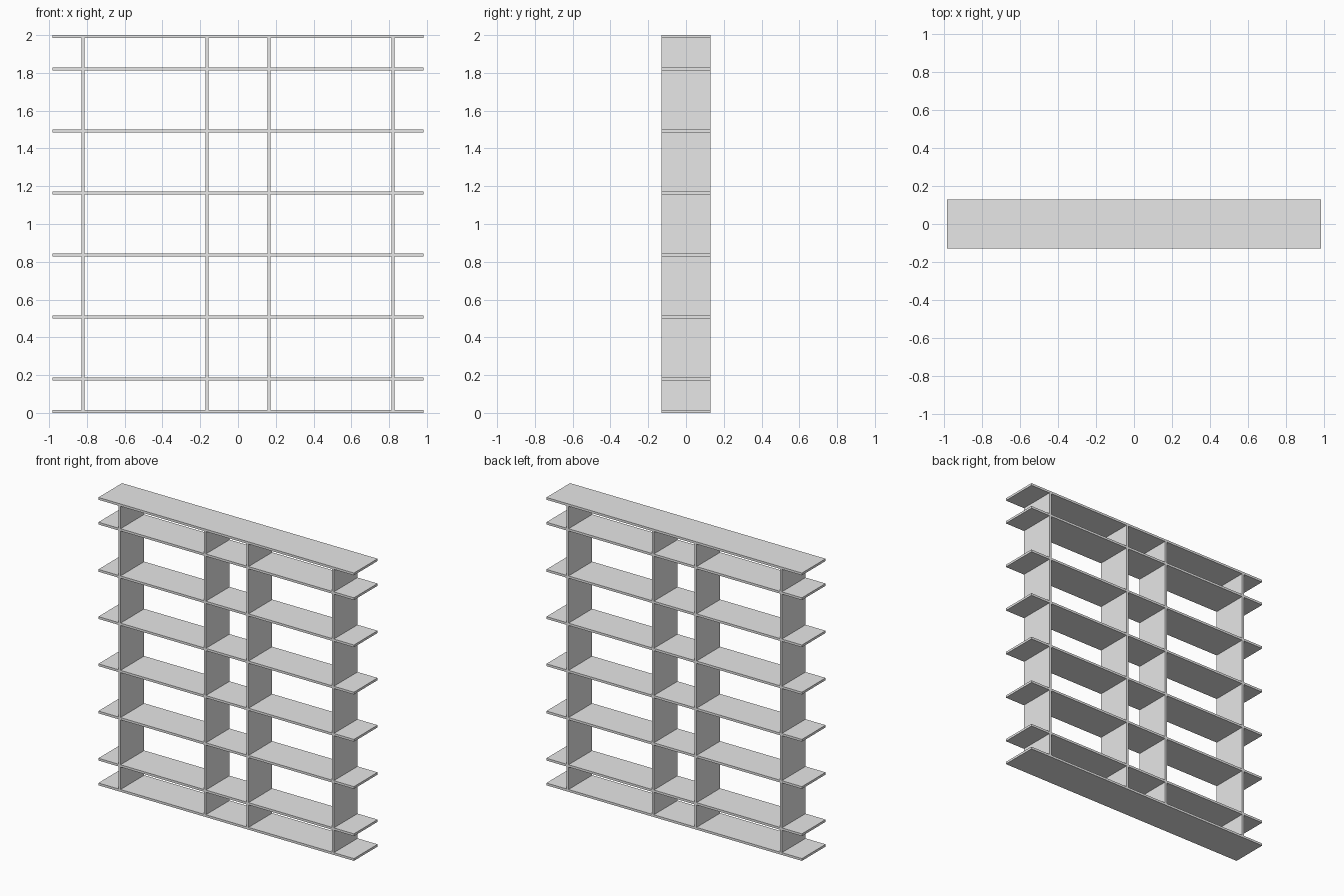
import bpy

cube = bpy.data.objects.get("Cube")
if cube:
    bpy.data.objects.remove(cube, do_unlink=True)

PITCH = 0.328      # grid spacing of the shelving
THICK = 0.016      # board thickness
DEPTH = 0.26
WIDTH = 1.964
HEIGHT = 2.0

# Plain grey board material
grey = bpy.data.materials.new("light_grey")
grey.use_nodes = True
colour = (0.8, 0.8, 0.8, 1.0)
grey.diffuse_color = colour
grey.node_tree.nodes["Principled BSDF"].inputs["Base Color"].default_value = colour


def board(name, centre, size):
    """Add a flat-sided board of the given size."""
    bpy.ops.mesh.primitive_cube_add(size=1, location=centre)
    obj = bpy.context.object
    obj.name = name
    obj.scale = size
    bpy.ops.object.transform_apply(location=False, rotation=False, scale=True)
    obj.data.materials.append(grey)


# Shelves: base and top boards, with six evenly spaced boards between
levels = [THICK / 2]
levels += [HEIGHT / 2 + PITCH * (i - 2.5) for i in range(6)]
levels += [HEIGHT - THICK / 2]
for i, z in enumerate(levels):
    board(f"shelf_{i + 1}", (0, 0, z), (WIDTH, DEPTH, THICK))

# Uprights: four columns of panels fitted between neighbouring shelves
columns = {"outer_right": -2.5, "inner_right": -0.5,
           "inner_left": 0.5, "outer_left": 2.5}
for side, step in columns.items():
    for i, (low, high) in enumerate(zip(levels, levels[1:])):
        board(f"{side}_upright_{i + 1}", (step * PITCH, 0, (low + high) / 2),
              (THICK, DEPTH, high - low - THICK))
